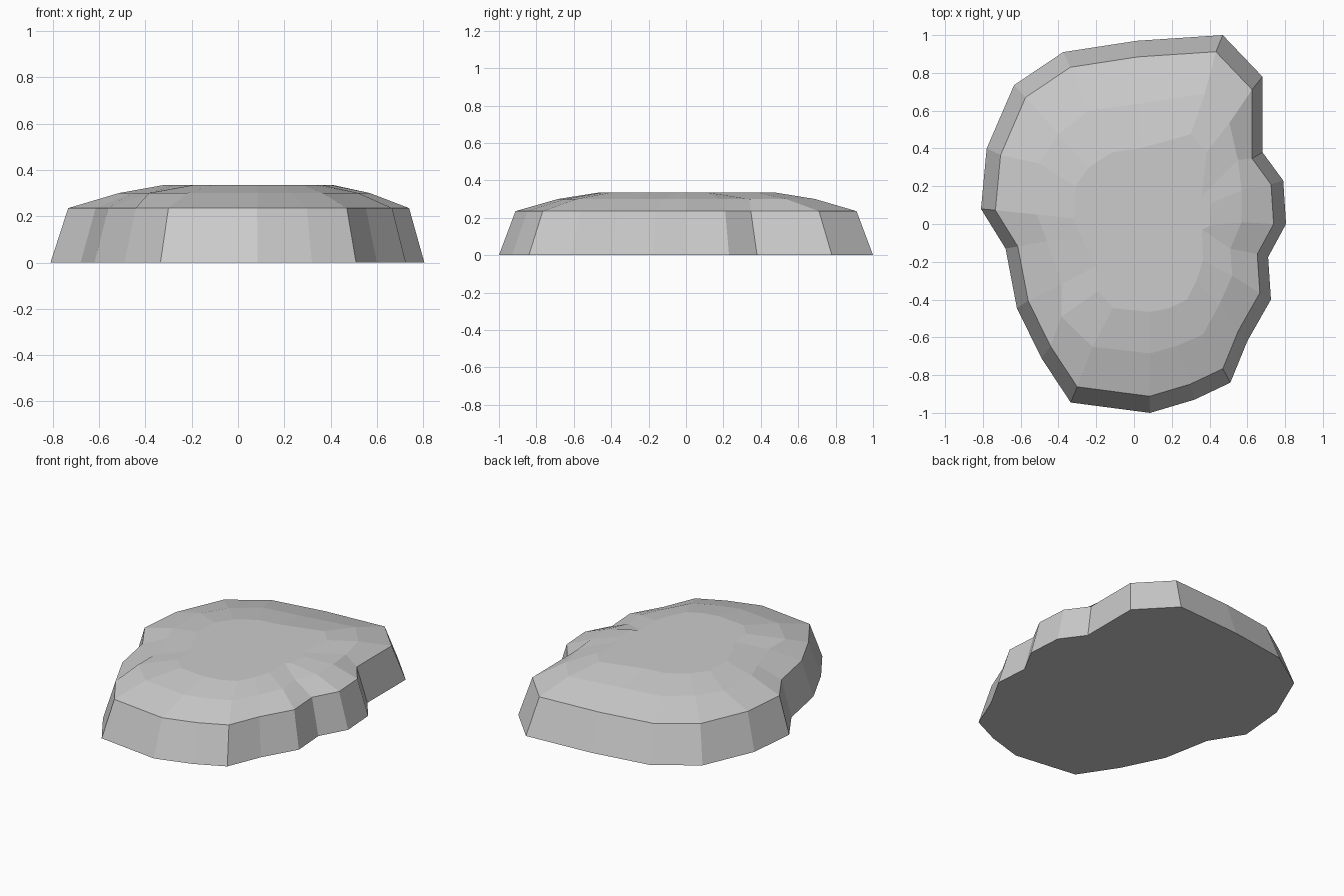
import bpy
import bmesh

# Ground outline of the slab, clockwise from the back right corner
outline = [(.47, 1.0), (.68, .78), (.68, .38), (.79, .23), (.805, 0),
           (.71, -.175), (.725, -.40), (.60, -.62), (.51, -.84), (.32, -.93),
           (.085, -1.0), (-.335, -.945), (-.49, -.71), (-.62, -.445), (-.68, -.13),
           (-.81, .08), (-.78, .40), (-.635, .735), (-.375, .91), (.015, .97)]

# Worn shoulder between the rim and the flat top
shoulder = [(.375, .69), (.505, .535), (.55, .34), (.57, .18), (.57, .01),
            (.51, -.13), (.52, -.275), (.45, -.43), (.365, -.585), (.23, -.645),
            (.085, -.685), (-.22, -.65), (-.385, -.49), (-.385, -.32), (-.46, -.09),
            (-.515, .05), (-.50, .32), (-.40, .475), (-.24, .60), (.02, .635)]

# Edge of the flat top
crown = [(.30, .475), (.385, .38), (.36, .15), (.41, .11), (.40, -.01),
         (.36, -.03), (.365, -.195), (.33, -.30), (.28, -.40), (.19, -.445),
         (.085, -.465), (-.11, -.445), (-.19, -.355), (-.20, -.22), (-.27, -.09),
         (-.32, .03), (-.31, .20), (-.24, .30), (-.115, .38), (.03, .40)]

# Rim follows the outline, drawn in evenly
rim = [(x * .912 + .005, y * .912) for x, y in outline]

layers = [(outline, 0), (rim, .235), (shoulder, .30), (crown, .335)]

# Stack the rings and bridge them with facets
bm = bmesh.new()
rings = [[bm.verts.new((x, y, z)) for x, y in pts] for pts, z in layers]
n = len(outline)
for low, high in zip(rings, rings[1:]):
    for i in range(n):
        j = (i + 1) % n
        bm.faces.new((low[i], low[j], high[j], high[i]))
bm.faces.new(rings[0])
bm.faces.new(rings[-1])
bmesh.ops.recalc_face_normals(bm, faces=bm.faces)

mesh = bpy.data.meshes.new("stone_slab")
bm.to_mesh(mesh)
bm.free()
slab = bpy.data.objects.new("stone_slab", mesh)
bpy.context.collection.objects.link(slab)
